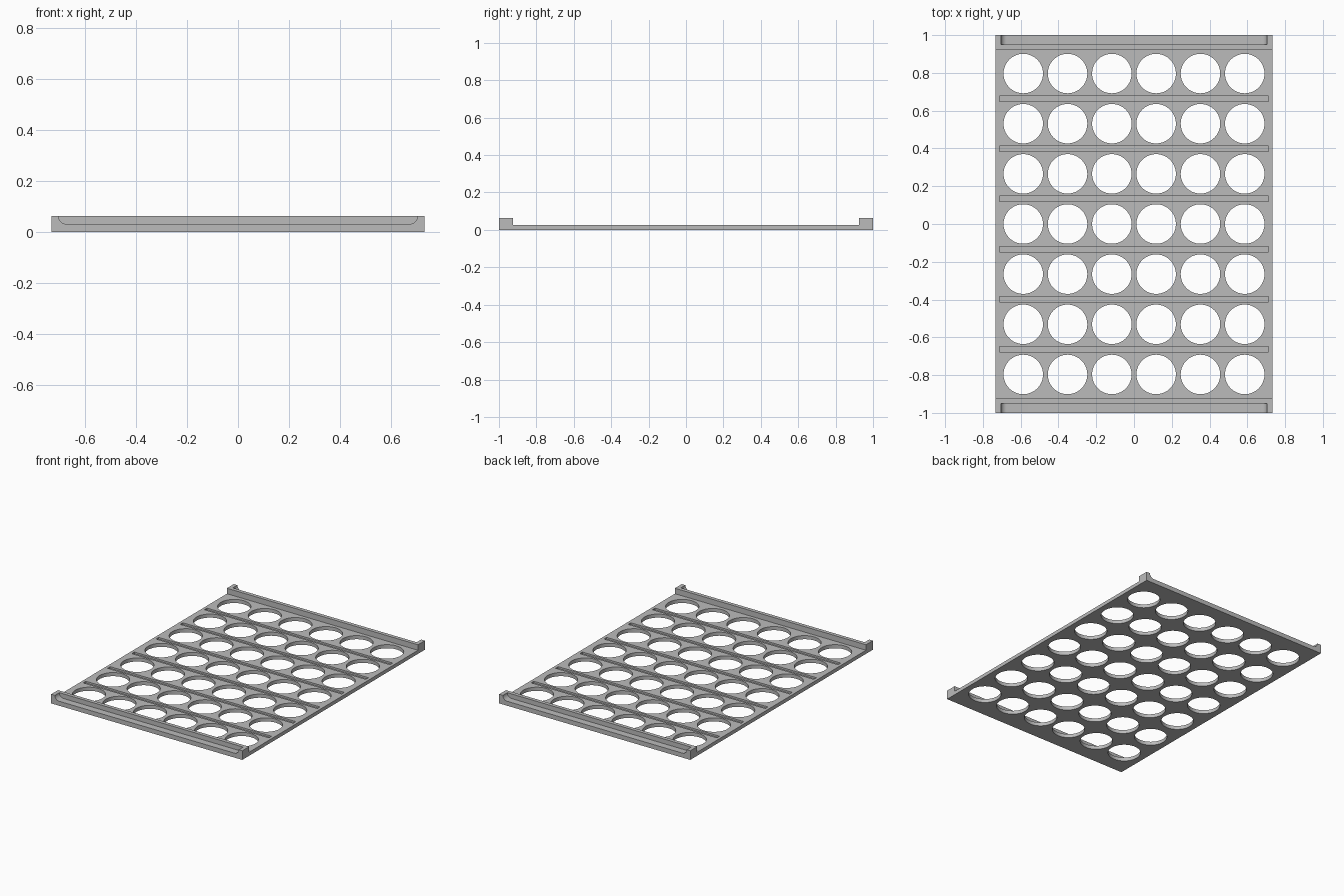
import bpy
import bmesh
from math import cos, sin, pi, radians
from mathutils import Matrix, Vector

if "Cube" in bpy.data.objects:
    bpy.data.objects.remove(bpy.data.objects["Cube"], do_unlink=True)

HALF_W, HALF_L = 0.733, 1.0
PLATE_TOP, RAIL_TOP = 0.025, 0.063
RAIL_INNER = 0.925

grey = bpy.data.materials.new("light grey")
grey.use_nodes = True
grey.diffuse_color = (0.5, 0.5, 0.5, 1)
grey.node_tree.nodes["Principled BSDF"].inputs["Base Color"].default_value = (0.5, 0.5, 0.5, 1)


def prism(bm, points, offset):
    """Extrude a closed outline along the offset vector."""
    face = bm.faces.new([bm.verts.new(p) for p in points])
    result = bmesh.ops.extrude_face_region(bm, geom=[face], use_keep_orig=True)
    moved = [g for g in result["geom"] if isinstance(g, bmesh.types.BMVert)]
    bmesh.ops.translate(bm, verts=moved, vec=offset)


def box(bm, centre, size):
    bmesh.ops.create_cube(bm, size=1, matrix=Matrix.Translation(centre) @ Matrix.Diagonal((*size, 1)))


def make_object(name, bm):
    bmesh.ops.recalc_face_normals(bm, faces=bm.faces[:])
    mesh = bpy.data.meshes.new(name)
    bm.to_mesh(mesh)
    bm.free()
    mesh.materials.append(grey)
    obj = bpy.data.objects.new(name, mesh)
    bpy.context.collection.objects.link(obj)
    return obj


# Tray body: plate with a raised rail at each end, extruded across the width
half = [(HALF_L, 0), (HALF_L, RAIL_TOP), (RAIL_INNER, RAIL_TOP), (RAIL_INNER, PLATE_TOP)]
outline = half + [(-y, z) for y, z in reversed(half)]
bm = bmesh.new()
prism(bm, [(-HALF_W, y, z) for y, z in outline], Vector((2 * HALF_W, 0, 0)))
tray = make_object("perforated_tray", bm)

bm = bmesh.new()
# Round holes, six across and seven along
for row in range(-3, 4):
    for col in range(6):
        centre = ((col - 2.5) * 0.2345, row * 0.2655, 0.02)
        bmesh.ops.create_cone(bm, cap_ends=True, segments=64, radius1=0.1045, radius2=0.1045,
                              depth=0.1, matrix=Matrix.Translation(centre))

# Shallow grooves between the rows
for i in range(6):
    box(bm, (0, (i - 2.5) * 0.2655, 0.033), (1.424, 0.029, 0.04))

# Outer rail recesses with rounded lower corners
R, FLOOR, REACH = 0.032, 0.031, 0.705
arc = [(REACH - R + R * sin(a), FLOOR + R - R * cos(a)) for a in [k * pi / 16 for k in range(9)]]
right = arc + [(REACH, 0.1)]
recess = right + [(-x, z) for x, z in reversed(right)]
for side in (-1, 1):
    prism(bm, [(x, side * 0.951, z) for x, z in recess], Vector((0, side * 0.1, 0)))
cutter = make_object("tray_cutter", bm)
cutter.hide_render = True

# Cut everything in one pass, then drop the cutter
cut = tray.modifiers.new("cutouts", 'BOOLEAN')
cut.operation = 'DIFFERENCE'
cut.solver = 'EXACT'
cut.object = cutter
bpy.ops.object.select_all(action='DESELECT')
tray.select_set(True)
bpy.context.view_layer.objects.active = tray
bpy.ops.object.modifier_apply(modifier=cut.name)
bpy.data.objects.remove(cutter, do_unlink=True)
bpy.ops.object.shade_smooth_by_angle(angle=radians(30))
